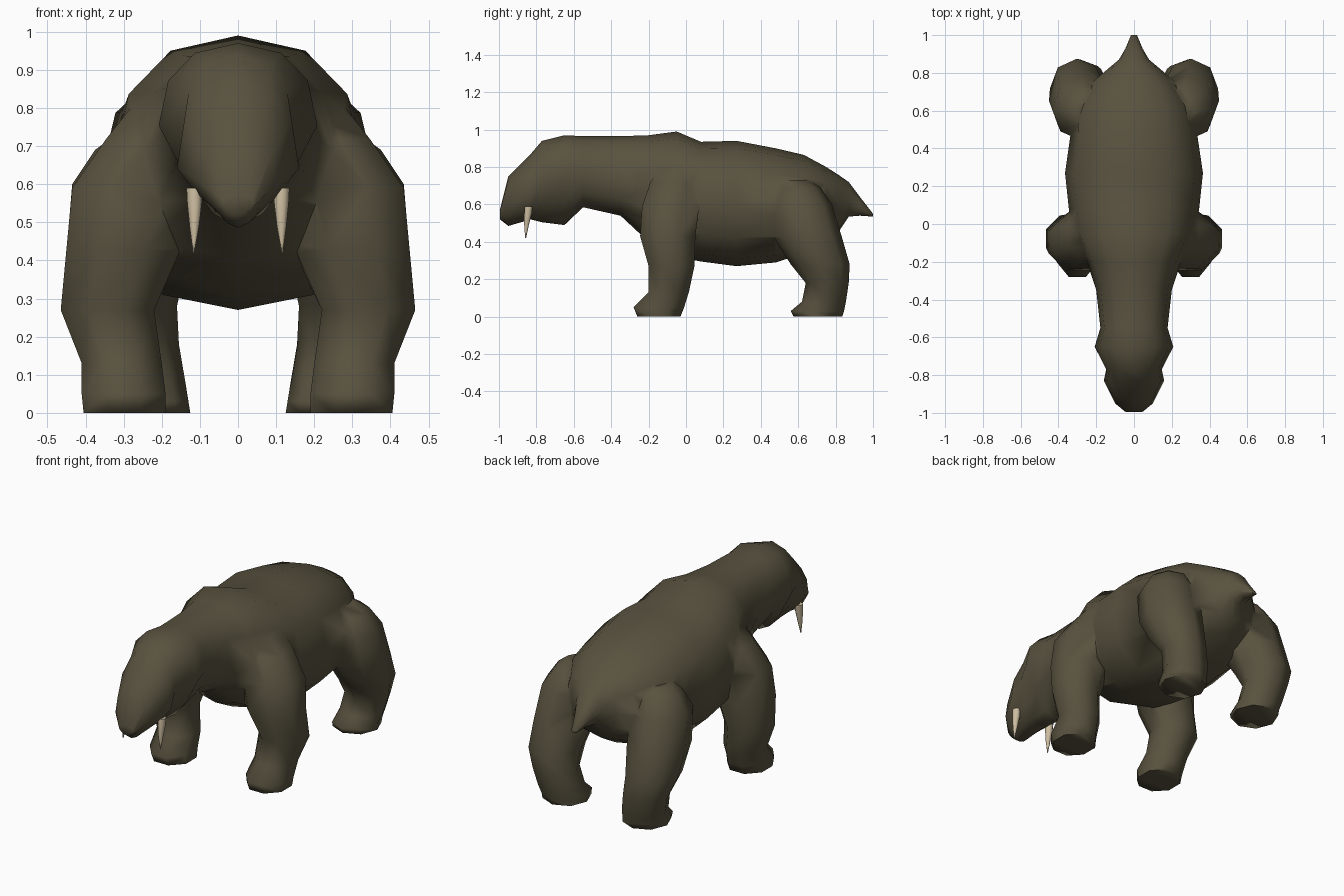
import bpy, bmesh, math

if "Cube" in bpy.data.objects:
    bpy.data.objects.remove(bpy.data.objects["Cube"])


def material(name, rgb):
    m = bpy.data.materials.new(name)
    m.diffuse_color = (*rgb, 1)
    m.use_nodes = True
    m.node_tree.nodes["Principled BSDF"].inputs["Base Color"].default_value = m.diffuse_color
    return m


fur = material("olive_brown_fur", (0.098, 0.084, 0.049))
ivory = material("ivory", (0.62, 0.52, 0.36))


def smooth(ob, angle):
    bpy.ops.object.select_all(action='DESELECT')
    bpy.context.view_layer.objects.active = ob
    ob.select_set(True)
    bpy.ops.object.shade_smooth_by_angle(angle=math.radians(angle))


def loft(name, rings, mat):
    """Skin a list of equal-length point rings and cap both ends."""
    bm = bmesh.new()
    loops = [[bm.verts.new(p) for p in r] for r in rings]
    n = len(loops[0])
    for a, b in zip(loops, loops[1:]):
        for i in range(n):
            j = (i + 1) % n
            bm.faces.new((a[i], a[j], b[j], b[i]))
    bm.faces.new(loops[0][::-1])
    bm.faces.new(loops[-1])
    bmesh.ops.recalc_face_normals(bm, faces=bm.faces)
    me = bpy.data.meshes.new(name)
    bm.to_mesh(me)
    bm.free()
    me.materials.append(mat)
    ob = bpy.data.objects.new(name, me)
    bpy.context.collection.objects.link(ob)
    return ob


def power(v, e):
    return math.copysign(abs(v) ** e, v)


def body_ring(y, low, high, half, mid=0.5, taper=0.0, n=12, e=0.88):
    """Rounded section, widest at height fraction mid, narrowed below by taper."""
    zm = low + (high - low) * mid
    pts = []
    for i in range(n):
        a = math.tau * i / n
        s = power(math.sin(a), e)
        z = zm + s * ((high - zm) if s > 0 else (zm - low))
        w = half * (1 - taper * max(0, -s))
        pts.append((w * power(math.cos(a), e), y, z))
    return pts


def leg_ring(side, turn, z, x0, x1, y0, y1, n=8):
    """Level section that fills the given extents; turn 0.5 squares it up."""
    pts = []
    k = 1 / math.cos(math.pi / n) if turn else 1
    for i in range(n):
        a = math.tau * (i + turn) / n
        x = (x0 + x1) / 2 + (x1 - x0) / 2 * k * math.cos(a)
        y = (y0 + y1) / 2 + (y1 - y0) / 2 * k * math.sin(a)
        pts.append((side * x, y, z))
    return pts


# Head, neck, trunk, tail: y, low, high, half width, widest height, taper
trunk = [
    (-0.995, 0.52, 0.57, 0.045, 0.5, 0.3),
    (-0.95, 0.485, 0.75, 0.10, 0.45, 0.5),
    (-0.83, 0.52, 0.87, 0.16, 0.35, 0.4),
    (-0.77, 0.505, 0.94, 0.147, 0.5, 0.3),
    (-0.65, 0.49, 0.97, 0.208, 0.55, 0.5),
    (-0.55, 0.585, 0.965, 0.178, 0.45),
    (-0.35, 0.54, 0.965, 0.20, 0.45),
    (-0.20, 0.40, 0.97, 0.25, 0.5),
    (-0.05, 0.32, 0.99, 0.325, 0.5),
    (0.08, 0.295, 0.935, 0.345, 0.5),
    (0.27, 0.27, 0.94, 0.365, 0.5),
    (0.48, 0.29, 0.90, 0.335, 0.5),
    (0.63, 0.34, 0.865, 0.30, 0.5),
    (0.75, 0.41, 0.80, 0.22, 0.5),
    (0.82, 0.46, 0.755, 0.14, 0.5),
    (0.87, 0.535, 0.72, 0.08, 0.5),
    (0.93, 0.54, 0.64, 0.045, 0.5),
    (1.0, 0.535, 0.55, 0.018, 0.5),
]
body = loft("body", [body_ring(*r) for r in trunk], fur)

# Leg sections: z, inner x, outer x, front y, back y
front = [
    (0.84, 0.12, 0.25, -0.10, 0.04),
    (0.72, 0.08, 0.345, -0.19, 0.08),
    (0.59, 0.10, 0.435, -0.235, 0.07),
    (0.43, 0.15, 0.45, -0.245, 0.05),
    (0.27, 0.22, 0.465, -0.20, 0.045),
    (0.13, 0.20, 0.41, -0.20, 0.015),
    (0.05, 0.19, 0.41, -0.28, -0.01),
    (0.0, 0.19, 0.405, -0.26, -0.03),
]
hind = [
    (0.73, 0.16, 0.32, 0.52, 0.66),
    (0.69, 0.14, 0.375, 0.48, 0.72),
    (0.60, 0.12, 0.435, 0.44, 0.78),
    (0.42, 0.13, 0.45, 0.47, 0.835),
    (0.28, 0.16, 0.445, 0.56, 0.875),
    (0.18, 0.155, 0.41, 0.64, 0.87),
    (0.08, 0.138, 0.385, 0.62, 0.855),
    (0.03, 0.13, 0.375, 0.56, 0.845),
    (0.0, 0.125, 0.375, 0.575, 0.835),
]
# Fang sections: z, inner x, outer x, front y, back y
fang = [
    (0.59, 0.095, 0.135, -0.862, -0.82),
    (0.55, 0.095, 0.133, -0.865, -0.825),
    (0.49, 0.102, 0.127, -0.865, -0.84),
    (0.42, 0.115, 0.118, -0.86, -0.855),
]
for label, side in (("left", -1), ("right", 1)):
    # Fuse each leg into the trunk so the hide is one continuous skin
    for part, rings, turn in (("_front_leg", front, 0.5), ("_hind_leg", hind, 0)):
        leg = loft(label + part, [leg_ring(side, turn, *r) for r in rings], fur)
        mod = body.modifiers.new("fuse", 'BOOLEAN')
        mod.operation = 'UNION'
        mod.solver = 'EXACT'
        mod.object = leg
        bpy.context.view_layer.objects.active = body
        bpy.ops.object.modifier_apply(modifier=mod.name)
        bpy.data.objects.remove(leg)
    smooth(loft(label + "_fang", [leg_ring(side, 0.5, *r) for r in fang], ivory), 60)

# Weld slivers left along the joins, then shade
bm = bmesh.new()
bm.from_mesh(body.data)
bmesh.ops.remove_doubles(bm, verts=bm.verts, dist=0.008)
bmesh.ops.triangulate(bm, faces=[f for f in bm.faces if len(f.verts) > 4])
bm.to_mesh(body.data)
bm.free()
smooth(body, 75)
